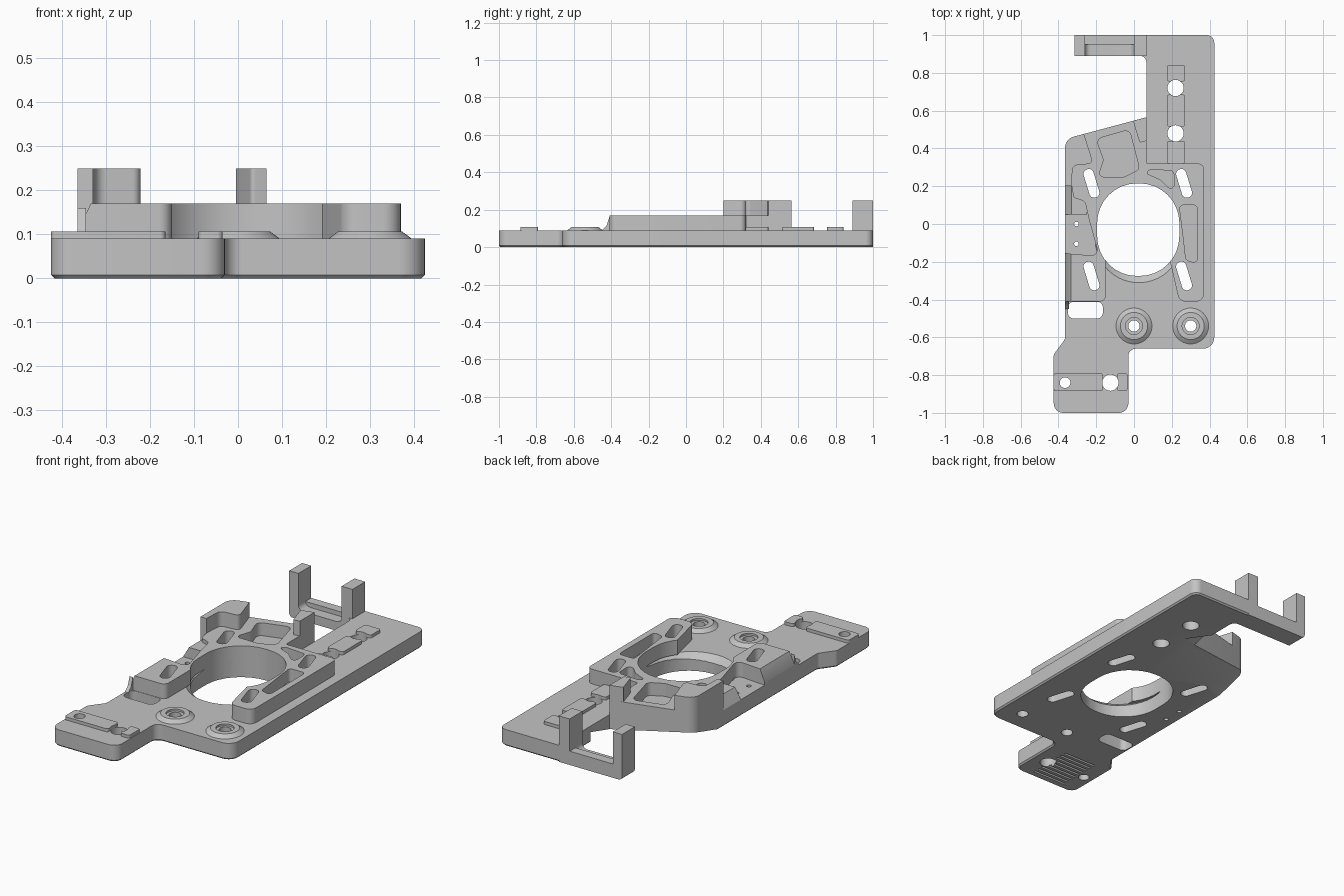
import bpy
import bmesh
import math
from mathutils import Vector

if "Cube" in bpy.data.objects:
    bpy.data.objects.remove(bpy.data.objects["Cube"])

grey = bpy.data.materials.new("plain_grey")
grey.use_nodes = True
COLOUR = (0.55, 0.55, 0.55, 1)
grey.diffuse_color = COLOUR
grey.node_tree.nodes["Principled BSDF"].inputs["Base Color"].default_value = COLOUR

TOP, DECK, TOWER, PAD = 0.09, 0.17, 0.25, 0.107
LEFT = -0.365
parts, cutters = [], []


def finish(name, bm, cutter):
    bmesh.ops.recalc_face_normals(bm, faces=bm.faces)
    mesh = bpy.data.meshes.new(name)
    bm.to_mesh(mesh)
    bm.free()
    mesh.materials.append(grey)
    obj = bpy.data.objects.new(name, mesh)
    bpy.context.scene.collection.objects.link(obj)
    obj.hide_render = cutter
    (cutters if cutter else parts).append(obj)
    return obj


def rounded(points, steps=8):
    """Outline from (x, y) or (x, y, radius) corners."""
    out = []
    for i, p in enumerate(points):
        c = Vector(p[:2])
        r = p[2] if len(p) > 2 else 0
        if r == 0:
            out.append(c)
            continue
        a = Vector(points[i - 1][:2]) - c
        b = Vector(points[(i + 1) % len(points)][:2]) - c
        half = a.angle(b) / 2
        reach = min(r / math.tan(half), a.length * 0.49, b.length * 0.49)
        r = reach * math.tan(half)
        centre = c + (a.normalized() + b.normalized()).normalized() * r / math.sin(half)
        start = (c + a.normalized() * reach - centre).normalized()
        end = (c + b.normalized() * reach - centre).normalized()
        for k in range(steps + 1):
            out.append(centre + start.slerp(end, k / steps).normalized() * r)
    return out


def prism(name, points, low, high, axis="z", cutter=False, chamfer=0):
    """Rounded outline extruded along z, y (xz outline) or x (yz outline)."""
    place = {"z": lambda p, t: (p.x, p.y, t),
             "y": lambda p, t: (p.x, t, p.y),
             "x": lambda p, t: (t, p.x, p.y)}[axis]
    bm = bmesh.new()
    outline = rounded(points)
    bottom = bm.faces.new([bm.verts.new(place(p, low)) for p in outline])
    edges = list(bottom.edges)
    side = bmesh.ops.extrude_face_region(bm, geom=[bottom], use_keep_orig=True)
    shift = Vector(place(Vector((0, 0)), high - low))
    bmesh.ops.translate(bm, vec=shift, verts=[v for v in side["geom"] if isinstance(v, bmesh.types.BMVert)])
    if chamfer:
        bmesh.ops.bevel(bm, geom=edges, offset=chamfer, segments=1, affect="EDGES")
    return finish(name, bm, cutter)


def box(name, x0, x1, y0, y1, low, high, r=0, cutter=False):
    return prism(name, [(x0, y0, r), (x1, y0, r), (x1, y1, r), (x0, y1, r)], low, high, cutter=cutter)


def cone(name, x, y, r1, r2, low, high, cutter=False):
    bm = bmesh.new()
    bmesh.ops.create_cone(bm, cap_ends=True, segments=40, radius1=r1, radius2=r2, depth=high - low)
    bmesh.ops.translate(bm, vec=(x, y, (low + high) / 2), verts=bm.verts)
    return finish(name, bm, cutter)


def hole(x, y, r, low=-0.1, high=0.4):
    return cone("hole_cutter", x, y, r, r, low, high, True)


def cut(obj, tools):
    for tool in tools:
        mod = obj.modifiers.new("cut", "BOOLEAN")
        mod.operation, mod.solver, mod.object = "DIFFERENCE", "EXACT", tool
    bpy.context.view_layer.update()
    baked = bpy.data.meshes.new_from_object(obj.evaluated_get(bpy.context.evaluated_depsgraph_get()))
    obj.modifiers.clear()
    obj.data = baked


# Base plate and raised deck
plate = prism("base_plate", [
    (-0.425, -1, 0.05), (-0.03, -1, 0.05), (-0.03, -0.66, 0.04), (0.425, -0.66, 0.06),
    (0.425, 1, 0.04), (0, 1), (0, 0.89), (0.065, 0.89, 0.05), (0.065, 0.565),
    (LEFT, 0.45, 0.06), (LEFT, -0.61, 0.03), (-0.425, -0.69, 0.03)], 0, TOP, chamfer=0.008)
deck = prism("raised_deck", [
    (0.37, -0.41, 0.04), (0.37, 0.32, 0.03), (0.065, 0.32, 0.01), (0.065, 0.565),
    (LEFT, 0.45, 0.06), (LEFT, 0.2), (-0.33, 0.2), (-0.32, 0.14, 0.02), (-0.26, 0.12, 0.03),
    (-0.24, 0.03, 0.03), (-0.185, -0.17, 0.03), (LEFT, -0.155), (LEFT, -0.41),
    (-0.15, -0.41, 0.03), (-0.15, -0.15), (0.18, -0.15), (0.24, -0.41, 0.04)], TOP, DECK)

# Main bore and through slots
bore = prism("bore_cutter", [
    (-0.195, -0.275, 0.21), (0.24, -0.275, 0.21), (0.24, 0.215, 0.21), (-0.195, 0.215, 0.21)],
    -0.1, 0.4, cutter=True)
bore_rim = cone("bore_rim_cutter", 0.025, -0.08, 0.18, 0.232, 0.045, TOP + 0.001, True)
slots = []
for x in (-0.225, 0.265):
    for y in (0.215, -0.275):
        slot = box("slot_cutter", -0.027, 0.027, -0.078, 0.078, -0.1, 0.4, 0.026, True)
        slot.location = (x, y, 0)
        slot.rotation_euler.z = math.radians(17)
        slots.append(slot)
window = box("window_cutter", -0.35, -0.165, -0.5, -0.412, -0.1, 0.4, 0.03, True)
sensor_holes = [hole(-0.305, y, 0.012) for y in (0, -0.105)]
rear_holes = [hole(0.22, y, 0.043) for y in (0.48, 0.72)]
front_holes = [hole(-0.365, -0.84, 0.028), hole(-0.125, -0.84, 0.043)]
boss_holes = [hole(x, -0.54, 0.03) for x in (0, 0.3)]

# Sloped underside below the rear left corner
bm = bmesh.new()
for x, y in ((0.16, 0.59), (-0.45, 0.17)):
    for out, z in ((0, 0), (0, -0.05), (0.25, 0.085), (0.25, -0.05)):
        bm.verts.new((x - 0.57 * out, y + 0.82 * out, z))
bmesh.ops.convex_hull(bm, input=bm.verts)
under_slope = finish("underside_cutter", bm, True)

# Shallow vent grooves under the front foot
grooves = [box("groove_cutter", -0.33, -0.13, y, y + 0.012, -0.05, 0.01, cutter=True)
           for y in [-0.96 + 0.03 * i for i in range(9)]]
cut(plate, [bore, bore_rim, window, under_slope] + slots + sensor_holes
    + rear_holes + front_holes + boss_holes + grooves)

# Lightening pockets and the bevelled left edge of the deck
floor = 0.1
pockets = [
    prism("pocket_cutter", [(0.24, 0.1, 0.02), (0.335, 0.1, 0.02), (0.335, -0.21, 0.02),
                            (0.275, -0.19, 0.02), (0.26, -0.06, 0.04)], floor, 0.4, cutter=True),
    prism("pocket_cutter", [(0.06, 0.27, 0.02), (0.09, 0.29, 0.02), (0.21, 0.28, 0.02),
                            (0.215, 0.16, 0.02), (0.14, 0.235, 0.03)], floor, 0.4, cutter=True),
    prism("pocket_cutter", [(-0.2, 0.45, 0.03), (-0.025, 0.5, 0.03), (0.03, 0.29, 0.03),
                            (-0.05, 0.25, 0.03), (-0.19, 0.25, 0.02), (-0.16, 0.34, 0.02)],
          floor, 0.4, cutter=True)]
edge_bevel = prism("edge_cutter", [(-0.4, 0.105), (LEFT, 0.105), (-0.33, 0.18), (-0.4, 0.18)],
                   -0.5, 0.2, "y", True)
cut(deck, [bore, edge_bevel] + slots + pockets)
prism("deck_ramp", [(-0.45, TOP), (-0.41, TOP), (-0.41, 0.16), (-0.425, 0.115, 0.02)], LEFT, -0.345, "x")
sensor_ramp = prism("sensor_ramp", [(LEFT, TOP), (-0.25, TOP), (-0.25, 0.15), (-0.33, 0.15)], 0.05, 0.2, "y")
cut(sensor_ramp, [bore] + slots)

# Upright walls on the rear of the deck
prism("left_tower", [
    (LEFT, 0.2), (-0.33, 0.2), (-0.325, 0.31, 0.03), (-0.215, 0.32, 0.02),
    (-0.265, 0.477), (LEFT, 0.45, 0.06)], DECK, TOWER)
prism("right_tower", [(-0.005, 0.546), (0.03, 0.43, 0.01), (0.065, 0.44), (0.065, 0.565)], DECK, TOWER)

# Rear fork: a cross bar with two posts
prism("rear_fork", [
    (-0.315, 0, 0.02), (0.065, 0), (0.065, TOWER), (0, TOWER), (0, 0.05, 0.03),
    (-0.26, 0.05, 0.03), (-0.26, TOWER), (-0.315, TOWER)], 0.89, 1, "y")
box("fork_step", -0.27, 0.01, 0.95, 1, 0.04, 0.075)

# Low clamping pads around the rear and front holes
pad_spots = [("rear_pad", 0.175, 0.27, 0.32, 0.44), ("rear_pad", 0.175, 0.27, 0.515, 0.685),
             ("rear_pad", 0.175, 0.27, 0.755, 0.842), ("front_pad", -0.425, -0.165, -0.885, -0.79),
             ("front_pad", -0.09, -0.035, -0.885, -0.79)]
for name, x0, x1, y0, y1 in pad_spots:
    pad = box(name, x0, x1, y0, y1, TOP, PAD, 0.012)
    cut(pad, rear_holes if name == "rear_pad" else front_holes)

# Screw bosses with a countersunk seat
for x, screw in zip((0, 0.3), boss_holes):
    boss = cone("screw_boss", x, -0.54, 0.095, 0.072, TOP, PAD)
    cut(boss, [screw, hole(x, -0.54, 0.045, 0.097)])

for tool in cutters:
    bpy.data.objects.remove(tool)
bpy.ops.object.select_all(action="DESELECT")
for part in parts:
    part.select_set(True)
bpy.context.view_layer.objects.active = plate
bpy.ops.object.shade_smooth_by_angle(angle=math.radians(30))
